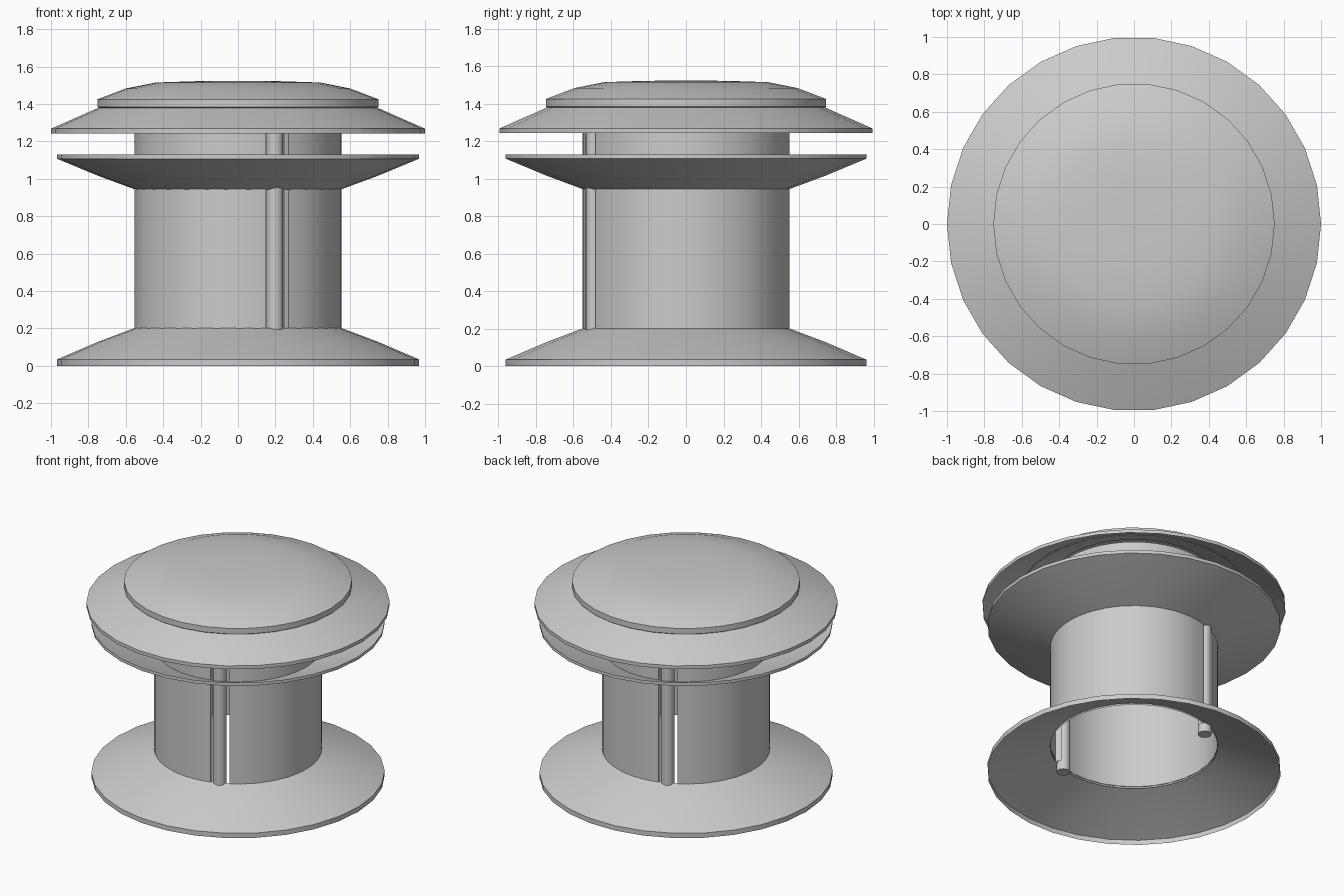
import bpy, bmesh
from math import sin, cos, pi, radians

if "Cube" in bpy.data.objects:
    bpy.data.objects.remove(bpy.data.objects["Cube"])

SIDES = 30


def finish(name, bm, angle=35):
    me = bpy.data.meshes.new(name)
    bm.to_mesh(me)
    bm.free()
    ob = bpy.data.objects.new(name, me)
    bpy.context.collection.objects.link(ob)
    bpy.ops.object.select_all(action='DESELECT')
    ob.select_set(True)
    bpy.context.view_layer.objects.active = ob
    bpy.ops.object.shade_smooth_by_angle(angle=radians(angle))
    return ob


def lathe(name, profile):
    """Revolve (radius, z) points into a sheet; a zero radius closes it."""
    bm = bmesh.new()
    rings = []
    for r, z in profile:
        n = SIDES if r > 0 else 1
        rings.append([bm.verts.new((r * cos(2 * pi * i / SIDES), r * sin(2 * pi * i / SIDES), z))
                      for i in range(n)])
    for a, b in zip(rings, rings[1:]):
        for i in range(SIDES):
            j = (i + 1) % SIDES
            if len(b) == 1:
                bm.faces.new((a[i], a[j], b[0]))
            else:
                bm.faces.new((a[i], a[j], b[j], b[i]))
    return finish(name, bm)


def tube_half(name, turn):
    """Half of the split wall, its ends folded inward beside the rods."""
    bm = bmesh.new()
    start, end = radians(-60.7) + turn, radians(180 - 74.2) + turn
    steps = 24
    path = [(0.51, start)]
    path += [(0.553, start + (end - start) * i / steps) for i in range(steps + 1)]
    path += [(0.51, end)]
    cols = [[bm.verts.new((r * cos(a), r * sin(a), z)) for z in (0.19, 1.43)] for r, a in path]
    for a, b in zip(cols, cols[1:]):
        bm.faces.new((a[0], b[0], b[1], a[1]))
    finish(name, bm)


def rod(name, x, y):
    bpy.ops.mesh.primitive_cylinder_add(vertices=20, radius=0.045, depth=1.27,
                                        location=(x, y, 0.14 + 1.27 / 2))
    bpy.context.object.name = name
    bpy.ops.object.shade_smooth_by_angle(angle=radians(35))


# Hollow conical base and the inverted dish above it
lathe("base_flange", [(0.967, 0), (0.967, 0.035), (0.75, 0.128), (0.55, 0.203)])
lathe("upper_dish", [(0.55, 0.943), (0.75, 1.017), (0.967, 1.107), (0.967, 1.13)])

# Split tube with a rod in each slot
for side, turn, s in (("right", 0, 1), ("left", pi, -1)):
    tube_half("tube_wall_" + side, turn)
    rod("slot_rod_" + side, 0.197 * s, -0.49 * s)

# Cap skirt and domed lid
lathe("cap_skirt", [(1.0, 1.243), (1.0, 1.268), (0.75, 1.378), (0.55, 1.45)])
lathe("cap_lid", [(0.74, 1.375), (0.752, 1.385), (0.752, 1.425), (0.60, 1.483),
                  (0.44, 1.515), (0.22, 1.522), (0, 1.524)])
